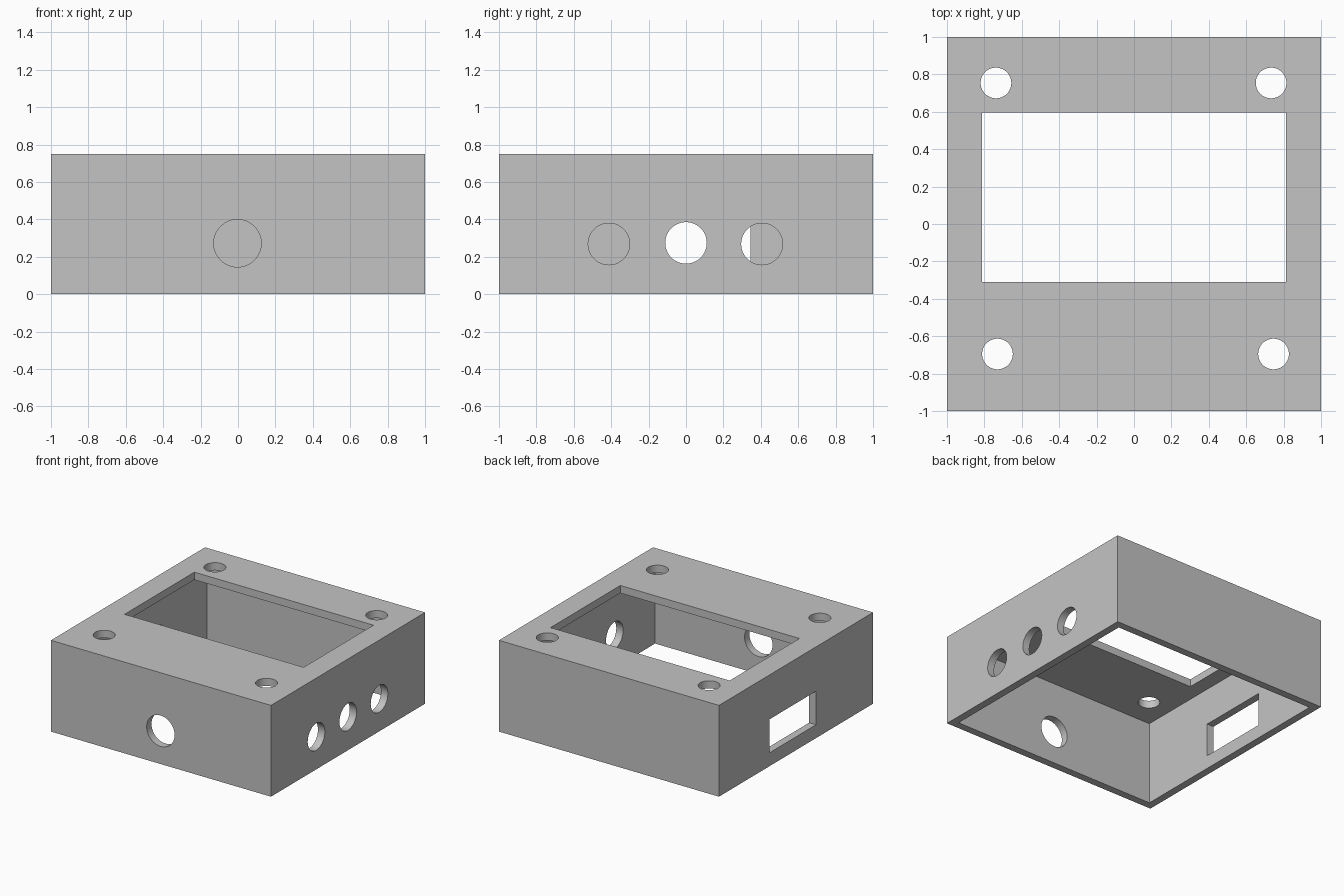
import bpy
from math import pi

default_cube = bpy.data.objects.get("Cube")
if default_cube:
    bpy.data.objects.remove(default_cube, do_unlink=True)

HEIGHT = 0.75
WALL = 0.0625
ROOF = HEIGHT - WALL

# Single grey plastic material
grey = bpy.data.materials.new("grey plastic")
grey.use_nodes = True
colour = (0.55, 0.55, 0.55, 1)
grey.diffuse_color = colour
grey.node_tree.nodes["Principled BSDF"].inputs["Base Color"].default_value = colour


def box(name, low, high):
    """Box spanning two opposite corners."""
    centre = [(a + b) / 2 for a, b in zip(low, high)]
    bpy.ops.mesh.primitive_cube_add(size=1, location=centre)
    obj = bpy.context.object
    obj.name = name
    obj.scale = [b - a for a, b in zip(low, high)]
    bpy.ops.object.transform_apply(location=True, rotation=False, scale=True)
    return obj


def drill(name, centre, radius, rotation=(0, 0, 0)):
    """Short round cutter that passes through one wall."""
    bpy.ops.mesh.primitive_cylinder_add(vertices=64, radius=radius, depth=WALL * 4,
                                        location=centre, rotation=rotation)
    obj = bpy.context.object
    obj.name = name
    return obj


def cut(body, cutter):
    """Subtract the cutter from the body and discard it."""
    cutter.hide_render = True
    mod = body.modifiers.new(cutter.name, 'BOOLEAN')
    mod.operation = 'DIFFERENCE'
    mod.solver = 'EXACT'
    mod.object = cutter
    bpy.context.view_layer.objects.active = body
    bpy.ops.object.modifier_apply(modifier=mod.name)
    bpy.data.objects.remove(cutter, do_unlink=True)


# Enclosure shell, open underneath
enclosure = box("enclosure", (-1, -1, 0), (1, 1, HEIGHT))
inner = 1 - WALL
cut(enclosure, box("cavity", (-inner, -inner, -0.2), (inner, inner, ROOF)))

# Display window in the roof
cut(enclosure, box("window", (-0.814, -0.31, ROOF - 0.1), (0.814, 0.596, HEIGHT + 0.1)))

# Four screw holes in the roof
for x, y in ((-0.738, 0.754), (0.733, 0.754), (-0.73, -0.695), (0.746, -0.695)):
    cut(enclosure, drill("screw_hole", (x, y, HEIGHT - WALL / 2), 0.082))

# Cable hole in the front wall
cut(enclosure, drill("cable_hole", (-0.003, -1 + WALL / 2, 0.272), 0.127, (pi / 2, 0, 0)))

# Row of three socket holes in one side wall
for y, z in ((-0.412, 0.268), (0, 0.274), (0.406, 0.268)):
    cut(enclosure, drill("socket_hole", (1 - WALL / 2, y, z), 0.111, (0, pi / 2, 0)))

# Rectangular port in the opposite side wall
cut(enclosure, box("port", (-1.1, -0.26, 0.11), (-0.85, 0.344, 0.385)))

# Finish: one colour, smooth hole walls with sharp edges
enclosure.data.materials.clear()
enclosure.data.materials.append(grey)
for face in enclosure.data.polygons:
    face.material_index = 0
bpy.ops.object.select_all(action='DESELECT')
enclosure.select_set(True)
bpy.context.view_layer.objects.active = enclosure
bpy.ops.object.shade_smooth_by_angle()
